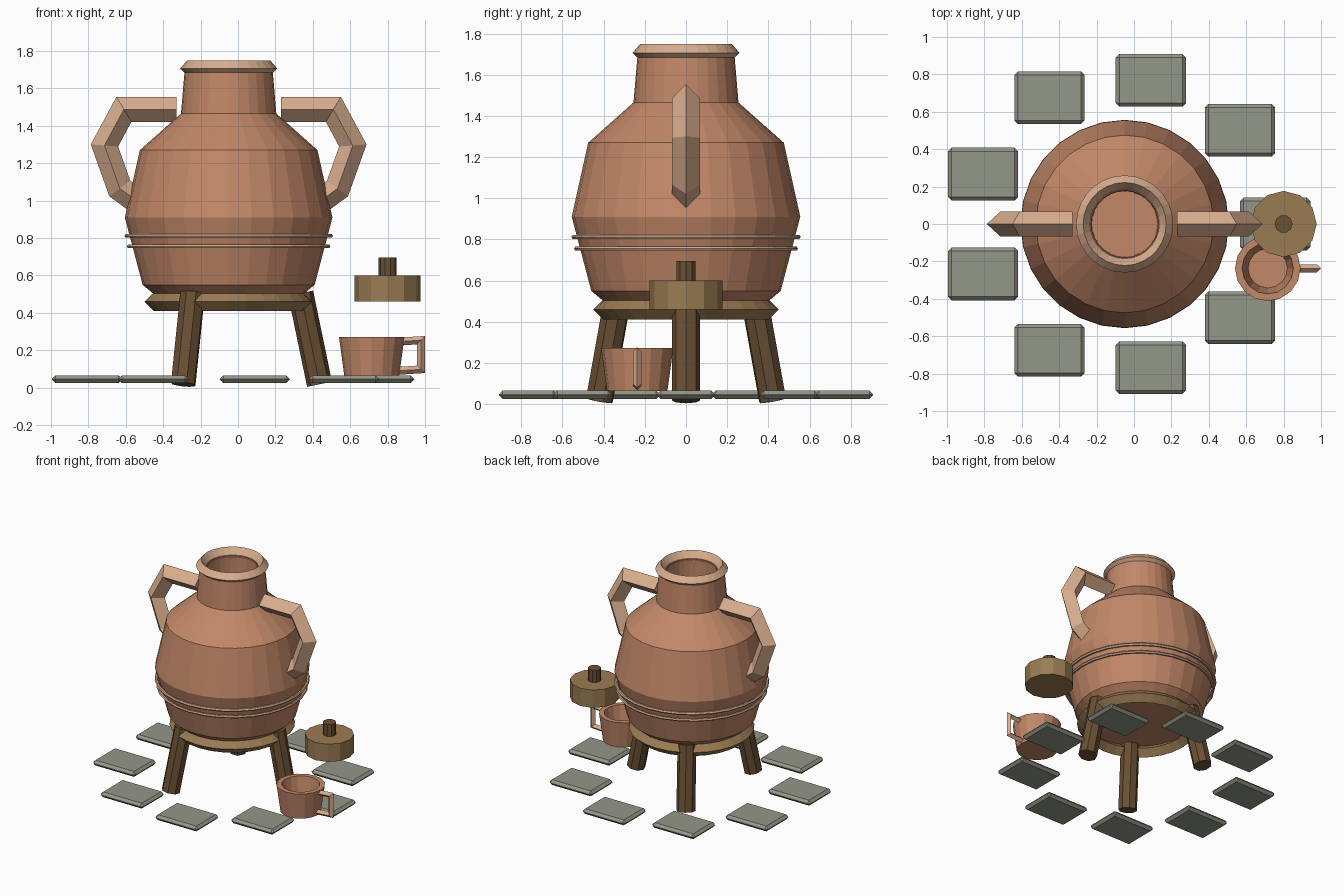
import bpy, bmesh, math
from mathutils import Vector, Matrix

if "Cube" in bpy.data.objects:
    bpy.data.objects.remove(bpy.data.objects["Cube"], do_unlink=True)

JUG_X = -0.05
CUP = Vector((0.715, -0.237, 0))
LID = Vector((0.80, 0, 0))


def material(name, rgb):
    lin = [((c / 255 + 0.055) / 1.055) ** 2.4 for c in rgb] + [1]
    m = bpy.data.materials.new(name)
    m.use_nodes = True
    m.diffuse_color = lin
    m.node_tree.nodes["Principled BSDF"].inputs["Base Color"].default_value = lin
    return m


copper = material("copper", (194, 136, 104))
pale = material("pale copper", (217, 174, 142))
oak = material("oak", (154, 124, 83))
dark = material("dark wood", (106, 80, 52))
stone = material("stone", (148, 151, 136))


def finish(name, bm, mat, loc=(0, 0, 0)):
    bmesh.ops.recalc_face_normals(bm, faces=bm.faces)
    me = bpy.data.meshes.new(name)
    bm.to_mesh(me)
    bm.free()
    me.materials.append(mat)
    ob = bpy.data.objects.new(name, me)
    ob.location = loc
    bpy.context.collection.objects.link(ob)
    return ob


def bridge(bm, a, b):
    n = len(a)
    for i in range(n):
        j = (i + 1) % n
        bm.faces.new((a[i], a[j], b[j], b[i]))


def lathe(name, profile, sides, mat, loc=(0, 0, 0), closed=False):
    """Spin an (r, z) profile; an open profile gets flat caps."""
    bm = bmesh.new()
    rings = []
    for r, z in profile:
        angles = [math.tau * i / sides for i in range(sides)]
        rings.append([bm.verts.new((r * math.cos(a), r * math.sin(a), z)) for a in angles])
    for a, b in zip(rings, rings[1:]):
        bridge(bm, a, b)
    if closed:
        bridge(bm, rings[-1], rings[0])
    else:
        bm.faces.new(rings[0])
        bm.faces.new(rings[-1])
    return finish(name, bm, mat, loc)


def hoop(name, major, minor, z, steps, sides, mat):
    angles = [math.tau * i / steps for i in range(steps)]
    prof = [(major + minor * math.cos(a), z + minor * math.sin(a)) for a in angles]
    return lathe(name, prof, sides, mat, (JUG_X, 0, 0), True)


def diamond_bar(name, path, r, mat, loc, side=1):
    """Mitred bar of diamond section along an (x, z) path."""
    pts = [Vector((x * side, 0, z)) for x, z in path]
    bm = bmesh.new()
    rings = []
    for i, p in enumerate(pts):
        d0 = (p - pts[max(i - 1, 0)]).normalized()
        d1 = (pts[min(i + 1, len(pts) - 1)] - p).normalized()
        t = (d0 + d1).normalized()
        n = Vector((t.z, 0, -t.x))
        mitre = r / max(t.dot(d1 if d1.length else d0), 0.5)
        y = Vector((0, r, 0))
        rings.append([bm.verts.new(p + o) for o in (n * mitre, y, -n * mitre, -y)])
    for a, b in zip(rings, rings[1:]):
        bridge(bm, a, b)
    bm.faces.new(rings[0])
    bm.faces.new(rings[-1])
    return finish(name, bm, mat, loc)


# Jug: hollow body, rolled rim and two hoops
lathe("jug_body", [(0.40, 0.50), (0.46, 0.55), (0.555, 0.91), (0.475, 1.27),
                   (0.255, 1.465), (0.235, 1.70), (0.18, 1.70), (0.175, 1.1)],
      28, copper, (JUG_X, 0, 0))
lathe("jug_rim", [(0.232, 1.68), (0.26, 1.706), (0.222, 1.75), (0.178, 1.69)],
      28, pale, (JUG_X, 0, 0), True)
hoop("upper_hoop", 0.545, 0.012, 0.812, 6, 28, pale)
hoop("lower_hoop", 0.533, 0.011, 0.755, 6, 28, pale)

# Jug handles, mirrored
arm = [(0.28, 1.488), (0.56, 1.488), (0.664, 1.295), (0.582, 1.065), (0.50, 1.005)]
for label, side in (("left", 1), ("right", -1)):
    diamond_bar(label + "_jug_handle", arm, 0.067, pale, (JUG_X, 0, 0), side)

# Tripod stand: ring and three splayed legs
hoop("stand_ring", 0.40, 0.05, 0.46, 4, 28, oak)
for k in range(3):
    turn = Matrix.Rotation(math.tau * k / 3, 3, "Z")
    top = turn @ Vector((0.385, 0, 0.505))
    foot = turn @ Vector((0.486, 0, 0.018))
    axis = top - foot
    bm = bmesh.new()
    bmesh.ops.create_cone(bm, cap_ends=True, segments=8, radius1=0.068,
                          radius2=0.068, depth=axis.length)
    bmesh.ops.transform(bm, verts=bm.verts,
                        matrix=axis.to_track_quat("Z", "Y").to_matrix().to_4x4())
    finish("stand_leg_%d" % (k + 1), bm, dark, (top + foot) / 2 + Vector((JUG_X, 0, 0)))

# Lid with knob
lathe("lid", [(0.177, 0.46), (0.177, 0.60)], 12, oak, LID)
lathe("lid_knob", [(0.048, 0.59), (0.048, 0.695)], 10, dark, LID)

# Cup
lathe("cup", [(0.147, 0.065), (0.175, 0.272), (0.137, 0.272), (0.105, 0.10)],
      16, copper, CUP)
diamond_bar("cup_handle", [(0.16, 0.247), (0.264, 0.254), (0.264, 0.098), (0.14, 0.09)],
            0.021, pale, CUP)

# Ring of chamfered paving slabs
for k in range(9):
    a = math.tau * k / 9
    bm = bmesh.new()
    bmesh.ops.create_cube(bm, size=1)
    bmesh.ops.scale(bm, vec=(0.375, 0.282, 0.042), verts=bm.verts)
    bmesh.ops.bevel(bm, geom=bm.edges[:], offset=0.019, segments=1, affect="EDGES")
    finish("paving_slab_%d" % (k + 1), bm, stone,
           (JUG_X + 0.805 * math.cos(a), 0.78 * math.sin(a), 0.045))
